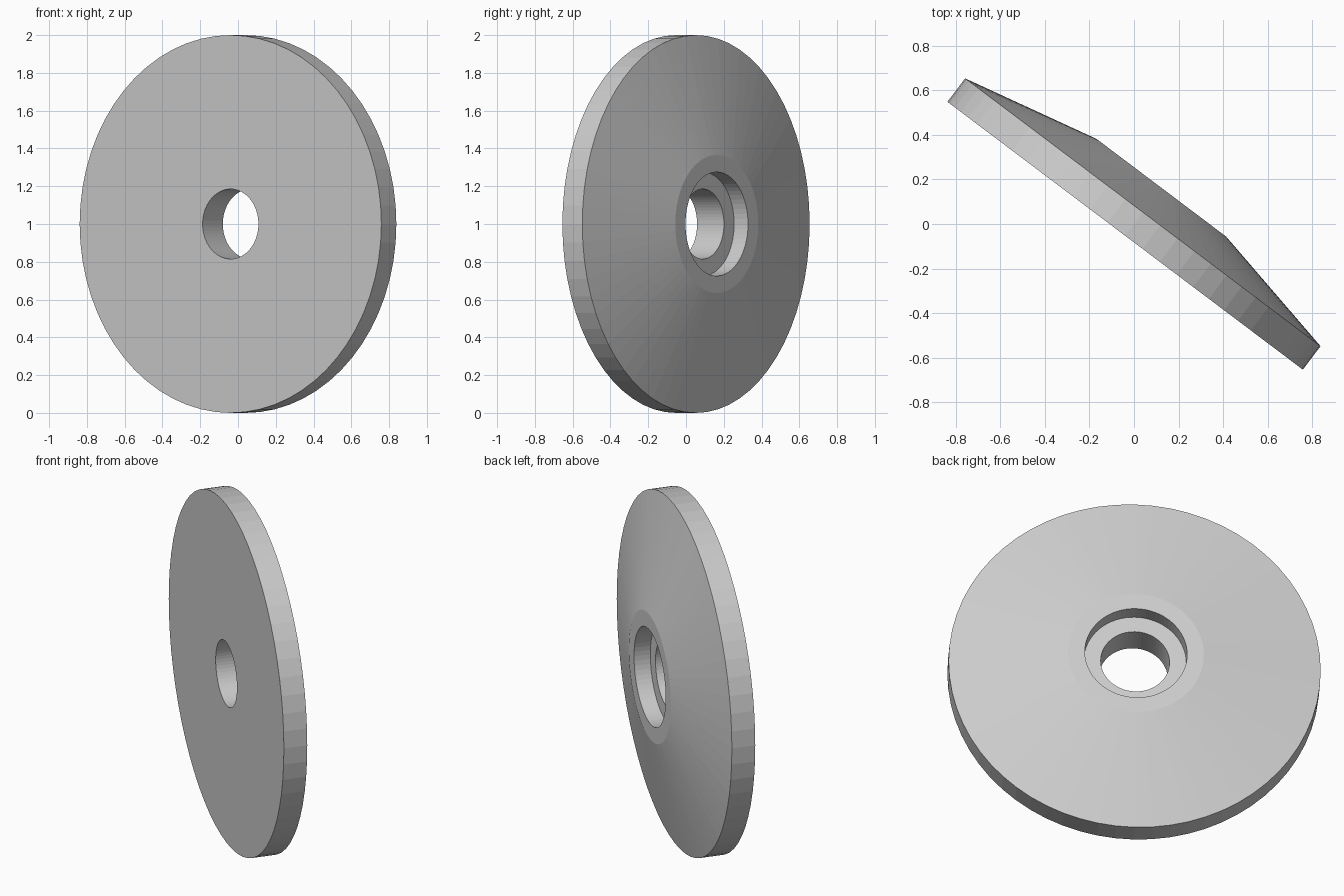
import bpy, bmesh
from math import radians, tau
from mathutils import Matrix

if "Cube" in bpy.data.objects:
    bpy.data.objects.remove(bpy.data.objects["Cube"])

SEGMENTS = 64

# Closed cross-section (radius, height along the axis):
# flat face, rim, conical back, hub land, counterbore, through hole
profile = [(0.185, -0.066), (1.0, -0.066), (1.0, 0.066), (0.365, 0.204),
           (0.275, 0.204), (0.275, 0.112), (0.185, 0.112)]

# Lathe the section around the axis
bm = bmesh.new()
verts = [bm.verts.new((r, 0, h)) for r, h in profile]
edges = [bm.edges.new((verts[i - 1], verts[i])) for i in range(len(verts))]
bmesh.ops.spin(bm, geom=verts + edges, cent=(0, 0, 0), axis=(0, 0, 1),
               angle=tau, steps=SEGMENTS, use_merge=True)
bmesh.ops.remove_doubles(bm, verts=bm.verts, dist=1e-4)
bmesh.ops.recalc_face_normals(bm, faces=bm.faces)

# Stand the disc on its rim and turn it
bm.transform(Matrix.Translation((0, 0, 1)) @ Matrix.Rotation(radians(-37), 4, 'Z')
             @ Matrix.Rotation(radians(-90), 4, 'X'))

mesh = bpy.data.meshes.new("washer_disc")
bm.to_mesh(mesh)
bm.free()
disc = bpy.data.objects.new("washer_disc", mesh)
bpy.context.collection.objects.link(disc)
